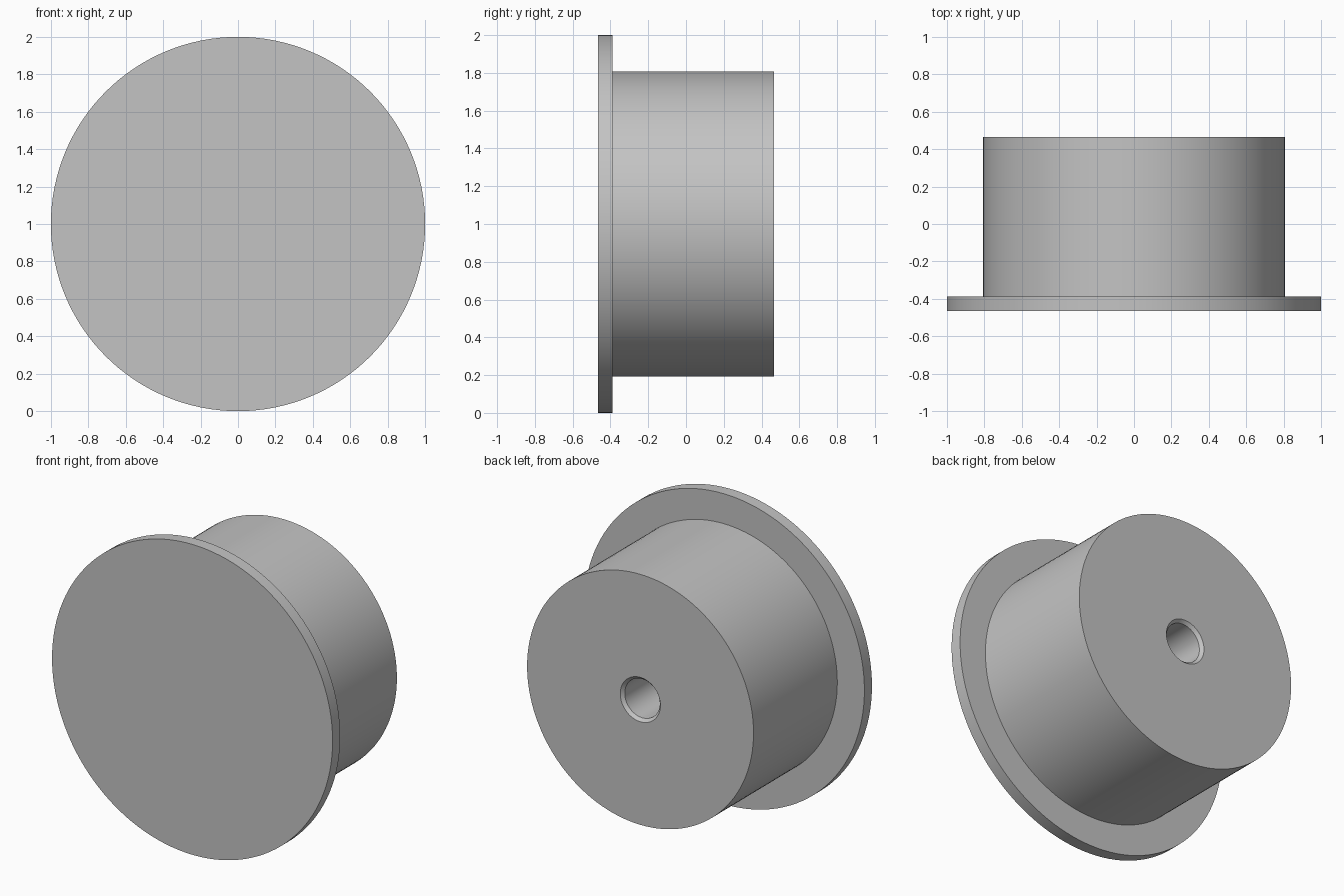
import bpy
import bmesh
import math
from mathutils import Vector

cube = bpy.data.objects.get("Cube")
if cube:
    bpy.data.objects.remove(cube, do_unlink=True)

SEGMENTS = 128
FRONT, STEP, BACK = -0.465, -0.388, 0.465   # depths along y
FLANGE_R, BODY_R = 1.0, 0.807
MOUTH_R, BORE_R, CHAMFER = 0.143, 0.125, 0.02
BORE_END = -0.15

grey = bpy.data.materials.new("plain grey")
grey.use_nodes = True
colour = (0.55, 0.55, 0.55, 1)
grey.diffuse_color = colour
grey.node_tree.nodes["Principled BSDF"].inputs["Base Color"].default_value = colour


def lathe(name, profile):
    """Revolve (radius, y) points around the y axis into a closed solid."""
    bm = bmesh.new()
    verts = [bm.verts.new((r, y, 0)) for r, y in profile]
    edges = [bm.edges.new(pair) for pair in zip(verts, verts[1:])]
    bmesh.ops.spin(bm, geom=verts + edges, cent=Vector(), axis=(0, 1, 0),
                   angle=math.tau, steps=SEGMENTS)
    bmesh.ops.remove_doubles(bm, verts=bm.verts, dist=0.0001)
    bmesh.ops.recalc_face_normals(bm, faces=bm.faces)
    mesh = bpy.data.meshes.new(name)
    bm.to_mesh(mesh)
    bm.free()
    mesh.materials.append(grey)
    obj = bpy.data.objects.new(name, mesh)
    obj.location.z = FLANGE_R
    bpy.context.collection.objects.link(obj)
    bpy.ops.object.select_all(action="DESELECT")
    obj.select_set(True)
    bpy.context.view_layer.objects.active = obj
    bpy.ops.object.shade_smooth_by_angle(angle=math.radians(30))
    return obj


# Flanged plug: front disc, cylindrical body and chamfered blind bore
lathe("flanged_plug", [
    (0, FRONT), (FLANGE_R, FRONT), (FLANGE_R, STEP),
    (BODY_R, STEP), (BODY_R, BACK),
    (MOUTH_R, BACK), (BORE_R, BACK - CHAMFER),
    (BORE_R, BORE_END), (0, BORE_END),
])
